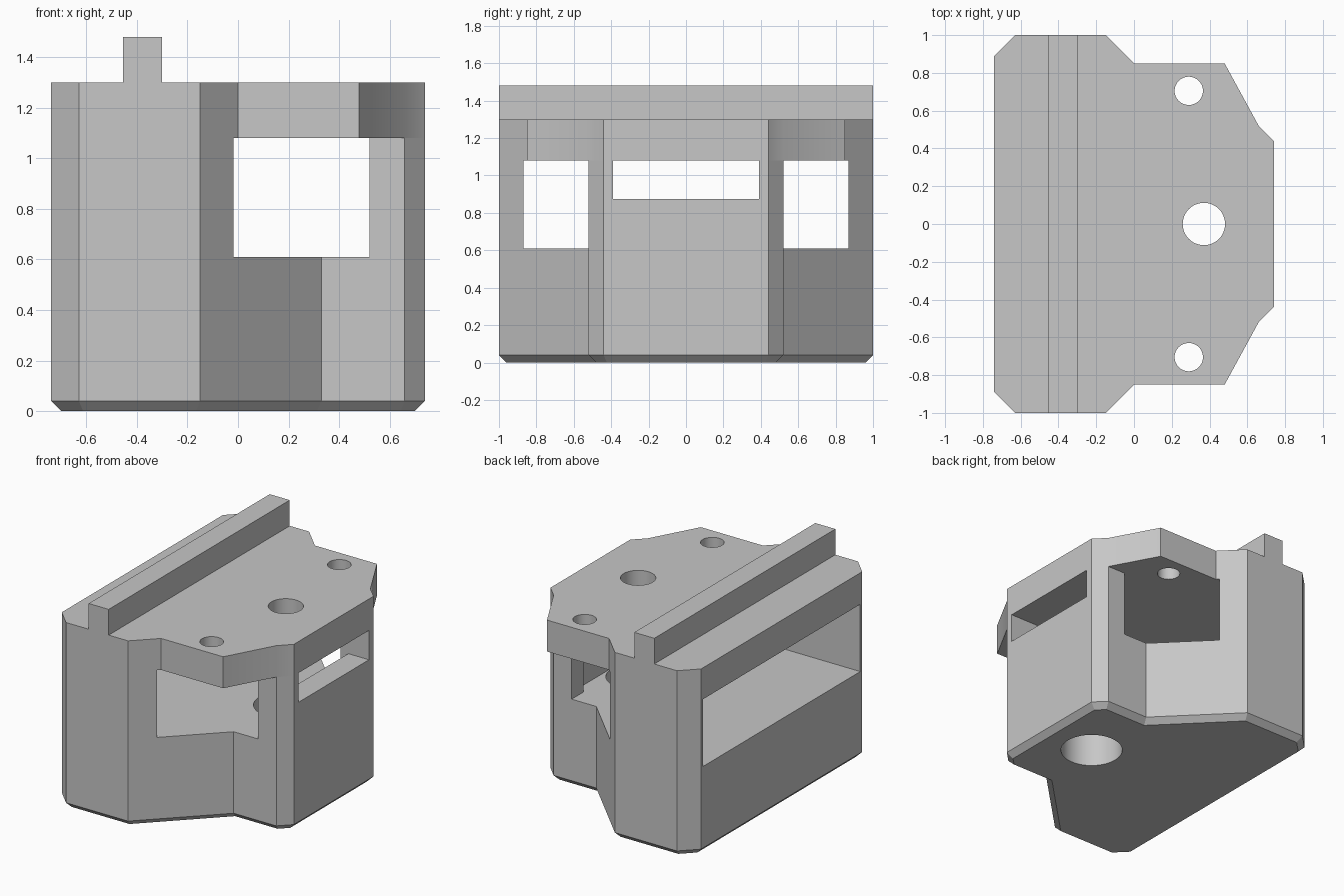
import bpy, bmesh

if "Cube" in bpy.data.objects:
    bpy.data.objects.remove(bpy.data.objects["Cube"])

grey = bpy.data.materials.new("plain_grey")
grey.use_nodes = True
colour = (0.57, 0.57, 0.57, 1)
grey.diffuse_color = colour
grey.node_tree.nodes["Principled BSDF"].inputs["Base Color"].default_value = colour


def make_object(name, bm):
    bmesh.ops.recalc_face_normals(bm, faces=bm.faces[:])
    mesh = bpy.data.meshes.new(name)
    bm.to_mesh(mesh)
    bm.free()
    mesh.materials.append(grey)
    obj = bpy.data.objects.new(name, mesh)
    bpy.context.collection.objects.link(obj)
    return obj


def prism(name, half, z0, z1, foot=0):
    """Extrude a half outline mirrored across y; foot adds a chamfered base."""
    outline = half + [(x, -y) for x, y in reversed(half)]
    bm = bmesh.new()
    base = bm.faces.new([bm.verts.new((x, y, z0 + foot)) for x, y in outline])
    base.normal_update()
    if base.normal.z > 0:
        base.normal_flip()
    top = bmesh.ops.extrude_face_region(bm, geom=[base], use_keep_orig=True)
    for v in top["geom"]:
        if isinstance(v, bmesh.types.BMVert):
            v.co.z = z1
    bmesh.ops.recalc_face_normals(bm, faces=bm.faces[:])
    if foot:
        bottom = min(bm.faces, key=lambda f: f.calc_center_median().z)
        bmesh.ops.inset_region(bm, faces=[bottom], thickness=foot,
                               use_even_offset=True, use_boundary=True)
        for v in bottom.verts:
            v.co.z = z0
    return make_object(name, bm)


def box(name, x0, x1, half_y, z0, z1):
    return prism(name, [(x0, half_y), (x1, half_y)], z0, z1)


def cylinder(name, x, y, radius, z0, z1):
    bm = bmesh.new()
    bmesh.ops.create_cone(bm, cap_ends=True, segments=48, radius1=radius,
                          radius2=radius, depth=z1 - z0)
    bmesh.ops.translate(bm, verts=bm.verts[:], vec=(x, y, (z0 + z1) / 2))
    return make_object(name, bm)


def cut(target, cutters):
    """Subtract the cutters, apply the result and discard the cutters."""
    for cutter in cutters:
        cutter.hide_render = True
        mod = target.modifiers.new(cutter.name, "BOOLEAN")
        mod.operation, mod.solver, mod.object = "DIFFERENCE", "EXACT", cutter
    bpy.context.view_layer.update()
    evaluated = target.evaluated_get(bpy.context.evaluated_depsgraph_get())
    mesh = bpy.data.meshes.new_from_object(evaluated)
    target.modifiers.clear()
    target.data = mesh
    for cutter in cutters:
        bpy.data.objects.remove(cutter)


def smooth(obj):
    bpy.ops.object.select_all(action="DESELECT")
    obj.select_set(True)
    bpy.context.view_layer.objects.active = obj
    bpy.ops.object.shade_smooth_by_angle(angle=0.35)


ROOF_Z = 1.08
TOP_Z = 1.30
back_corner = [(-0.74, 0.89), (-0.63, 1.0), (-0.15, 1.0)]
nose_corner = [(0.66, 0.52), (0.74, 0.44)]

# Lower body with chamfered foot, open chamber, slot and vertical shaft
body = prism("body", back_corner + [(0.33, 0.52)] + nose_corner, 0, ROOF_Z, foot=0.04)
cut(body, [
    box("chamber_cutter", -0.9, 0.52, 0.868, 0.61, 1.2),
    box("recess_cutter", 0.3, 0.58, 0.39, 0.61, 1.2),
    box("slot_cutter", 0.5, 0.9, 0.39, 0.875, 1.2),
    cylinder("shaft_cutter", 0.37, 0, 0.205, -0.1, 0.8),
])

# Overhanging roof with three holes
roof = prism("roof", back_corner + [(0, 0.85), (0.48, 0.85)] + nose_corner, ROOF_Z, TOP_Z)
holes = [cylinder("centre_hole_cutter", 0.37, 0, 0.112, 1, 1.4)]
for side in (-1, 1):
    holes.append(cylinder("side_hole_cutter", 0.29, side * 0.705, 0.075, 1, 1.4))
cut(roof, holes)

# Raised rail along the roof
rail = box("rail", -0.455, -0.30, 1.0, TOP_Z, 1.48)

for part in (body, roof):
    smooth(part)
